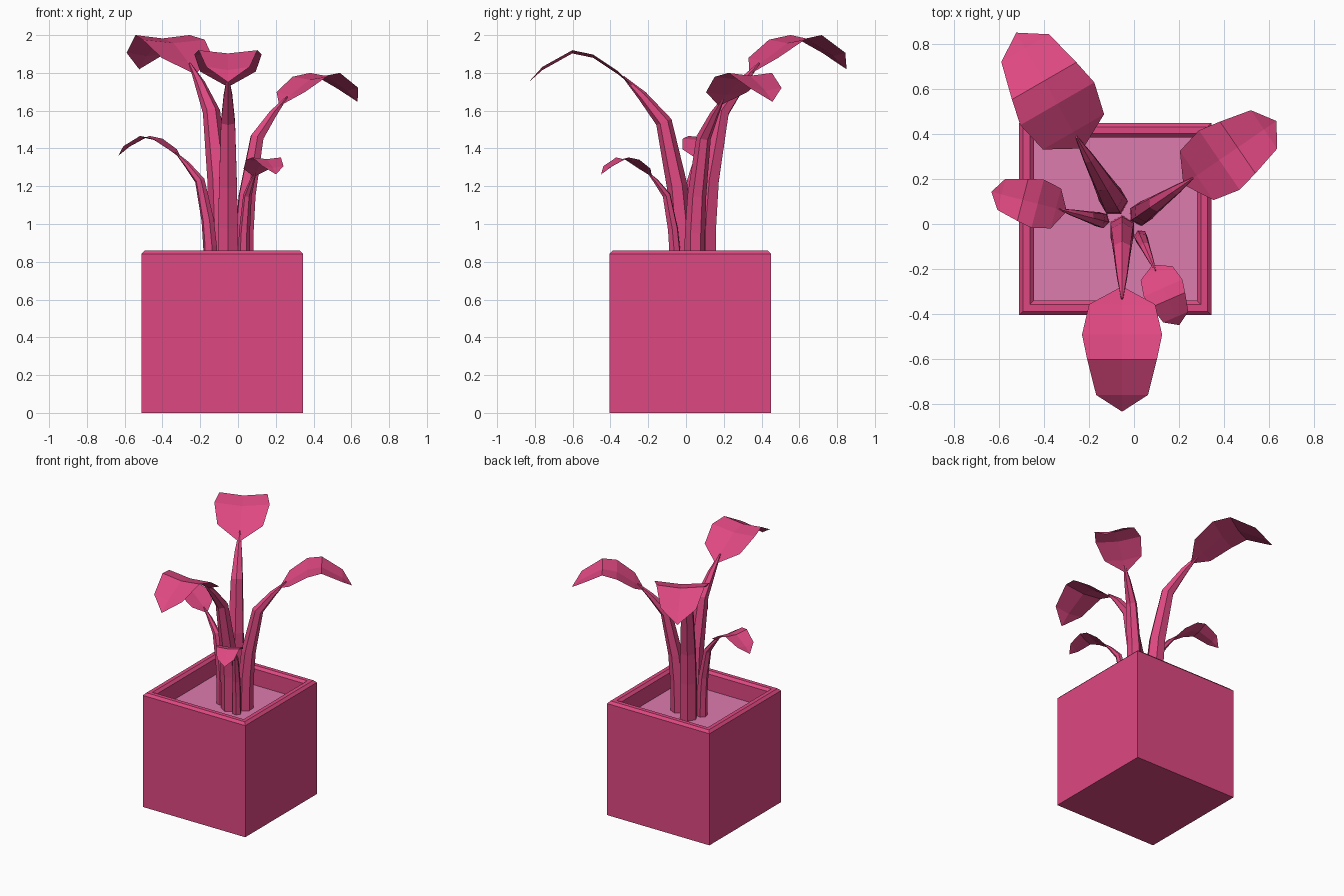
import bpy, bmesh, math
from mathutils import Vector

if "Cube" in bpy.data.objects:
    bpy.data.objects.remove(bpy.data.objects["Cube"])

SOIL_Z = 0.72


def material(name, col):
    m = bpy.data.materials.new(name)
    m.diffuse_color = (*col, 1)
    m.use_nodes = True
    m.node_tree.nodes["Principled BSDF"].inputs["Base Color"].default_value = m.diffuse_color
    return m


pink = material("pink", (0.73, 0.065, 0.22))
soil_pink = material("soil_pale_pink", (0.73, 0.20, 0.43))


def make_object(name, bm, mat):
    me = bpy.data.meshes.new(name)
    bm.to_mesh(me)
    bm.free()
    me.materials.append(mat)
    ob = bpy.data.objects.new(name, me)
    bpy.context.collection.objects.link(ob)
    return ob


def bridge(bm, a, b):
    n = len(a)
    for i in range(n):
        j = (i + 1) % n
        bm.faces.new((a[i], a[j], b[j], b[i]))


CX, CY = -0.083, 0.022


def square(bm, h, z):
    return [bm.verts.new((CX + sx * h, CY + sy * h, z))
            for sx, sy in ((-1, -1), (1, -1), (1, 1), (-1, 1))]


# square pot with chamfered rim, open down to the soil
bm = bmesh.new()
rings = [square(bm, h, z) for h, z in (
    (0.4275, 0), (0.4275, 0.842), (0.41, 0.86), (0.38, 0.86),
    (0.362, 0.842), (0.362, SOIL_Z - 0.02))]
for a, b in zip(rings, rings[1:]):
    bridge(bm, a, b)
bm.faces.new(rings[0][::-1])
bm.faces.new(rings[-1])
make_object("pot", bm, pink)

# soil surface
bm = bmesh.new()
bm.faces.new(square(bm, 0.362, SOIL_Z))
make_object("soil", bm, soil_pink)

# stem path: outward distance, height, radius
STEM = ((0, -0.01, 0.06), (0.005, 0.26, 0.06), (0.025, 0.48, 0.055),
        (0.095, 0.82, 0.043), (0.21, 0.96, 0.026), (0.31, 1.06, 0.005))
# blade rows: outward distance, height, half width
BLADE = ((0.335, 1.075, 0.147), (0.47, 1.165, 0.178),
         (0.58, 1.188, 0.155), (0.738, 1.10, 0.115))
BLADE_START, BLADE_TIP = (0.255, 1.005), (0.812, 1.03)


def plant_leaf(label, x, y, direction, s):
    d = Vector((*direction, 0)).normalized()
    side = Vector((-d.y, d.x, 0))
    up = Vector((0, 0, 1))
    base = Vector((x, y, SOIL_Z))

    def at(r, w, z):
        return base + s * (d * r + side * w + up * z)

    # six-sided tapering stem
    bm = bmesh.new()
    loops = []
    for i, (r, z, rad) in enumerate(STEM):
        p, q = STEM[max(i - 1, 0)], STEM[min(i + 1, len(STEM) - 1)]
        t = Vector((q[0] - p[0], q[1] - p[1])).normalized()
        loops.append([bm.verts.new(at(r + rad * math.cos(k * math.pi / 3) * t.y,
                                      rad * math.sin(k * math.pi / 3),
                                      z - rad * math.cos(k * math.pi / 3) * t.x))
                      for k in range(6)])
    for a, b in zip(loops, loops[1:]):
        bridge(bm, a, b)
    bm.faces.new(loops[0][::-1])
    bm.faces.new(loops[-1])
    make_object(label + "_stem", bm, pink)

    # thin drooping blade folded along the midrib
    bm = bmesh.new()
    first = bm.verts.new(at(BLADE_START[0], 0, BLADE_START[1]))
    last = bm.verts.new(at(BLADE_TIP[0], 0, BLADE_TIP[1]))
    rows = [[bm.verts.new(at(r, w * k, z + (0.012 if k else -0.005)))
             for k in (-1, 0, 1)] for r, z, w in BLADE]
    for k in (0, 1):
        bm.faces.new((first, rows[0][k], rows[0][k + 1]))
        for a, b in zip(rows, rows[1:]):
            bm.faces.new((a[k], b[k], b[k + 1], a[k + 1]))
        bm.faces.new((rows[-1][k], last, rows[-1][k + 1]))
    bmesh.ops.recalc_face_normals(bm, faces=bm.faces)
    bm.normal_update()
    if sum(f.normal.z for f in bm.faces) < 0:
        bmesh.ops.reverse_faces(bm, faces=bm.faces)
    make_object(label + "_blade", bm, pink)


plant_leaf("front_leaf", -0.053, -0.022, (0, -1), 1.0)
plant_leaf("back_leaf", -0.09, 0.10, (-0.50, 0.866), 1.067)
plant_leaf("right_leaf", 0.03, 0.045, (0.825, 0.565), 0.90)
plant_leaf("left_leaf", -0.145, 0.017, (-0.968, 0.25), 0.622)
plant_leaf("small_leaf", 0.03, -0.057, (0.40, -0.917), 0.527)
